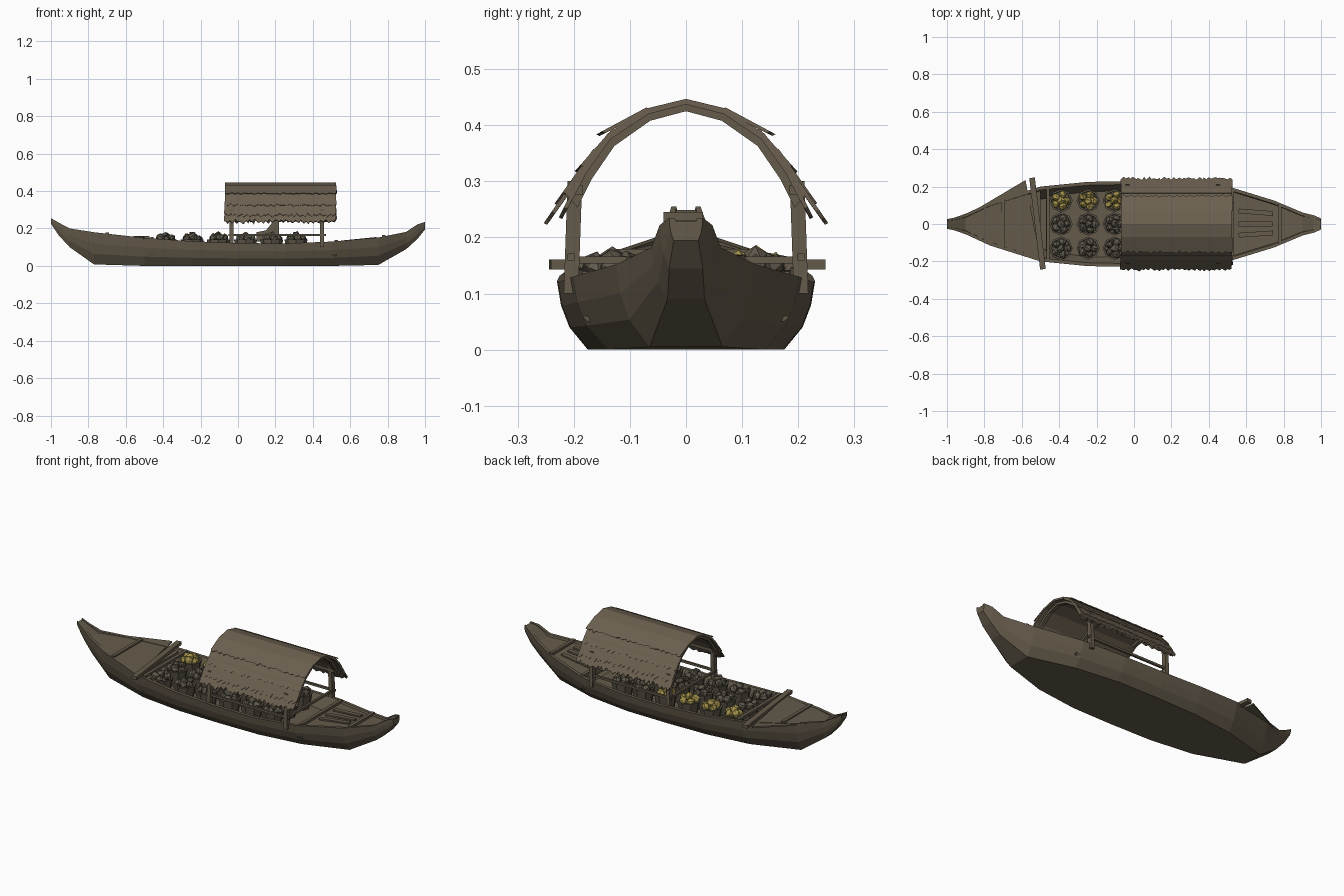
import bpy, bmesh, math, random
from mathutils import Vector, Matrix

if "Cube" in bpy.data.objects:
    bpy.data.objects.remove(bpy.data.objects["Cube"])
random.seed(4)

def mat(name, c):
    m = bpy.data.materials.new(name)
    m.diffuse_color = (*c, 1)
    m.use_nodes = True
    m.node_tree.nodes["Principled BSDF"].inputs["Base Color"].default_value = m.diffuse_color
    return m
WOOD = mat("brown wood", (.13, .105, .07))
THATCH = mat("dry thatch", (.15, .118, .08))
BASKET = mat("dark produce", (.115, .098, .07))
FRUIT = mat("yellow fruit", (.36, .28, .07))

def make(name, verts, faces, m):
    me = bpy.data.meshes.new(name)
    me.from_pydata([tuple(v) for v in verts], [], faces)
    bm = bmesh.new()
    bm.from_mesh(me)
    bmesh.ops.recalc_face_normals(bm, faces=bm.faces)
    bm.to_mesh(me)
    bm.free()
    me.materials.append(m)
    ob = bpy.data.objects.new(name, me)
    bpy.context.collection.objects.link(ob)
    return ob

def loft(name, rings, m):
    n = len(rings[0])
    f = [(i*n+j, i*n+(j+1) % n, (i+1)*n+(j+1) % n, (i+1)*n+j)
         for i in range(len(rings)-1) for j in range(n)]
    f += [tuple(range(n))[::-1], tuple(range((len(rings)-1)*n, len(rings)*n))]
    return make(name, [v for r in rings for v in r], f, m)

def bar(name, a, b, w, h, m=WOOD):
    a, b = Vector(a), Vector(b)
    d = (b-a).normalized()
    up = Vector((0, 0, 1)) if abs(d.z) < .9 else Vector((0, 1, 0))
    s = d.cross(up).normalized()
    u = s.cross(d)
    return loft(name, [[p+s*w/2*i+u*h/2*j for i, j in ((1, 1), (-1, 1), (-1, -1), (1, -1))]
                       for p in (a, b)], m)

# hull stations: x, half beam, gunwale z, bottom half width, bottom z
ST = [(-1, .026, .255, .018, .225), (-.96, .034, .232, .022, .165), (-.9, .055, .2, .03, .1),
      (-.77, .115, .18, .06, .008), (-.5, .2, .15, .14, 0), (-.25, .225, .132, .17, 0),
      (0, .23, .122, .175, 0), (.25, .228, .12, .172, 0), (.5, .202, .13, .14, 0),
      (.75, .125, .152, .065, .005), (.9, .062, .182, .033, .09), (.96, .047, .222, .03, .145),
      (1, .03, .235, .022, .195)]

def station(x):
    for a, b in zip(ST, ST[1:]):
        if x <= b[0]:
            t = (x-a[0])/(b[0]-a[0])
            return [p+(q-p)*t for p, q in zip(a, b)]

rings = []
for x, w, zt, b, zb in ST:
    h, t = zt-zb, min(.018, w*.35)
    zf = zb+.035 if h > .075 else zt-.006
    half = [(b, zb), (b+.6*(w-b), zb+.33*h), (b+.87*(w-b), zb+.65*h), (w, zt), (w-t, zt), (min(b, w-t)*.95, zf)]
    rings.append([(x, y, z) for y, z in half] + [(x, -y, z) for y, z in half[::-1]])
loft("hull", rings, WOOD)

# end decks
def deck(name, xs):
    r = []
    for x in xs:
        _, w, zt, b, zb = station(x)
        w -= min(.012, w*.3)
        z = zt-.01 if abs(x) < .92 else zt-.003
        r.append([(x, w, z), (x, -w, z), (x, -w*.9, z-.012), (x, -0.9*-w, z-.012)])
    loft(name, r, WOOD)
deck("bow_deck", [-.995, -.96, -.9, -.77, -.5])
deck("stern_deck", [.52, .75, .9, .96, .995])

# skewed bow platform and the long cross beam
top = [(-.9, .045, .192), (-.58, .235, .156), (-.5, -.195, .15), (-.88, -.06, .19)]
loft("bow_platform", [[(x, y, z-.008) for x, y, z in top], top], WOOD)
bar("bow_cross_beam", (-.545, .247, .152), (-.487, -.242, .152), .03, .018)
for x in (-.7, -.46, .525, .78):
    _, w, zt, _, _ = station(x)
    bar("cross_beam", (x, -w*.95, zt), (x, w*.95, zt), .018, .014)
for y in (-.06, .0, .07):
    bar("deck_seam_board", (.56, y, .132), (.74, y*.8, .15), .025, .008)

# hold floor
loft("hold_floor", [[(x, y, z) for y, z in ((-.185, .06), (.185, .06), (.175, .05), (-.175, .05))]
                    for x in (-.47, .53)], WOOD)

# baskets with heaped produce
def heap(name, c, r, n, size, m):
    bm = bmesh.new()
    for i in range(n):
        a = i*2*math.pi/(n-1)
        d = 0 if i == n-1 else r
        p = Vector(c)+Vector((d*math.cos(a), d*math.sin(a), .012 if d == 0 else random.uniform(-.008, .004)))
        rot = Matrix.Rotation(random.uniform(0, 6), 4, Vector((random.random(), random.random(), 1)))
        g = bmesh.ops.create_icosphere(bm, subdivisions=1, radius=size, matrix=Matrix.Translation(p) @ rot)
        for v in g['verts']:
            v.co = p+(v.co-p)*random.uniform(.75, 1.2)
    me = bpy.data.meshes.new(name)
    bm.to_mesh(me)
    bm.free()
    me.materials.append(m)
    bpy.context.collection.objects.link(bpy.data.objects.new(name, me))

def basket(x, y, m):
    prof = ((.045, .055), (.062, .142), (.052, .142), (.05, .128))
    loft("basket", [[(x+r*math.cos(k*math.pi/4), y+r*math.sin(k*math.pi/4), z) for k in range(8)]
                    for r, z in prof], BASKET)
    heap("produce", (x, y, .148), .033, 6, .023, m)

for x in (-.39, -.245, -.105, .04, .18, .31):
    for y in (.125, 0, -.13):
        basket(x, y, FRUIT if y > .1 and x < .1 else BASKET)

# seat back under the roof
loft("seat", [[(.1, y, .13), (.22, y, .13), (.22, y, .245), (.19, y, .24), (.15, y, .19), (.1, y, .18)]
              for y in (-.04, .03)], WOOD)

# posts, rails and roof hoops
for s in (-1, 1):
    for x in (-.035, .45):
        bar("roof_post", (x, s*.205, .1), (x, s*.198, .3), .022, .026)
    bar("side_rail", (-.05, s*.205, .165), (.47, s*.205, .165), .012, .012)
    bar("roof_beam", (-.05, s*.192, .285), (.51, s*.192, .285), .016, .016)
bar("end_rail", (.45, -.2, .16), (.45, .2, .16), .012, .012)
bar("end_rail", (-.035, -.2, .16), (-.035, .2, .16), .012, .012)

# arched roof
ARC = [(0, .447), (.07, .43), (.14, .385), (.185, .325), (.212, .275)]
def arch(name, x0, x1, k0, k1, m):
    full = [(-y, z) for y, z in ARC[:0:-1]] + ARC
    def off(k):
        return [(y*(1-k/.25), z-k) for y, z in full]
    loft(name, [[(x, y, z) for y, z in off(k0)+off(k1)[::-1]] for x in (x0, x1)], m)
arch("roof", -.07, .525, 0, .01, THATCH)
for x in (-.05, .225, .49):
    arch("roof_hoop", x-.01, x+.01, .01, .022, WOOD)

# ragged thatch rows: strips with a zigzag lower edge
def thatch(s, p0, p1, n, jag):
    d = Vector((0, p1[0]-p0[0], p1[1]-p0[1]))
    v, f = [], []
    for i in range(n+1):
        x = -.07+.595*i/n
        k = 1+(random.uniform(0, jag) if i % 2 else -random.uniform(0, jag))
        q = Vector((x+random.uniform(-.006, .006), p0[0], p0[1]))+d*k
        v += [(x, s*p0[0], p0[1]), (q.x, s*q.y, q.z), (x, s*(p0[0]-.006), p0[1]-.006),
              (q.x, s*(q.y-.006), q.z-.003)]
    for i in range(n):
        a, b = i*4, i*4+4
        f += [(a, a+1, b+1, b), (a+2, b+2, b+3, a+3), (a+1, a+3, b+3, b+1), (a, b, b+2, a+2)]
    f += [(0, 2, 3, 1), (4*n, 4*n+1, 4*n+3, 4*n+2)]
    make("thatch_row", v, f, THATCH)
for s in (-1, 1):
    thatch(s, (.07, .432), (.152, .388), 34, .1)
    thatch(s, (.13, .395), (.192, .325), 34, .12)
    thatch(s, (.165, .358), (.226, .272), 40, .14)
    thatch(s, (.19, .318), (.245, .238), 44, .17)
    thatch(s, (.188, .312), (.222, .245), 30, .15)
